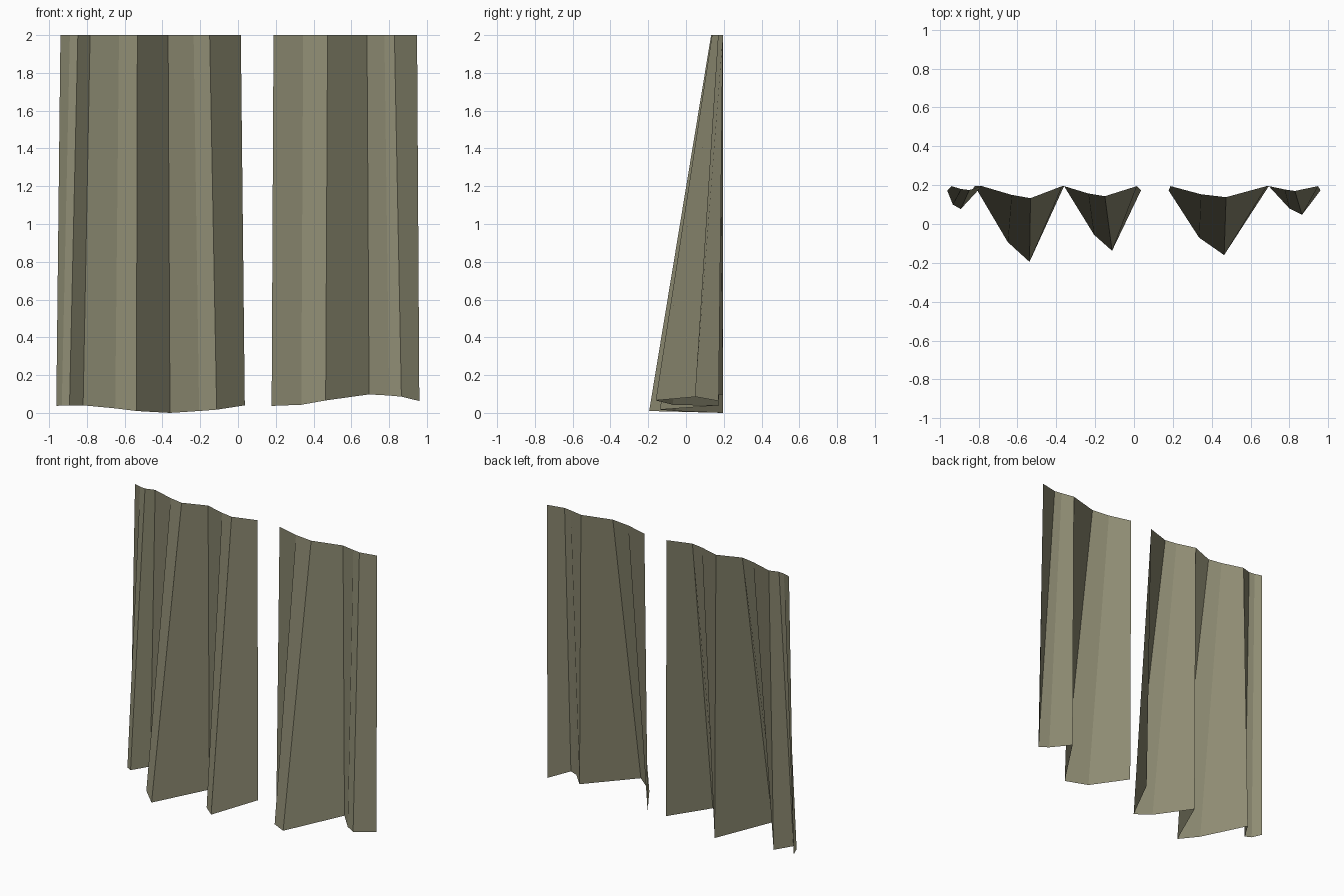
import bpy
import bmesh

# Remove the default object
default_cube = bpy.data.objects.get("Cube")
if default_cube is not None:
    bpy.data.objects.remove(default_cube, do_unlink=True)


def make_material(name, colour):
    """Create a plain matte material with one flat colour."""
    material = bpy.data.materials.new(name)
    material.use_nodes = True
    material.diffuse_color = colour
    shader = material.node_tree.nodes["Principled BSDF"]
    shader.inputs["Base Color"].default_value = colour
    shader.inputs["Roughness"].default_value = 0.9
    return material


def make_curtain(name, pleats, material):
    """Loft a folded cloth sheet from its top hem to its flared bottom hem.

    Each pleat line is ((top x, top y), (bottom x, bottom y, bottom z)).
    """
    bm = bmesh.new()
    lines = []
    for (top_x, top_y), bottom in pleats:
        top_vert = bm.verts.new((top_x, top_y, RAIL_HEIGHT))
        bottom_vert = bm.verts.new(bottom)
        lines.append((top_vert, bottom_vert))

    # One long flat strip between each neighbouring pair of pleat lines
    for (top_a, bottom_a), (top_b, bottom_b) in zip(lines, lines[1:]):
        face = bm.faces.new((bottom_a, bottom_b, top_b, top_a))
        face.smooth = False

    mesh = bpy.data.meshes.new(name)
    bm.to_mesh(mesh)
    bm.free()
    mesh.materials.append(material)
    curtain = bpy.data.objects.new(name, mesh)
    bpy.context.scene.collection.objects.link(curtain)
    return curtain


RAIL_HEIGHT = 2.0
BACK = 0.195    # depth of the valleys, where the cloth touches the wall
EDGE = 0.173    # depth of the loose bottom corners

cloth = make_material("olive grey cloth", (0.27, 0.26, 0.17, 1.0))

# Wide sheet with three pleats, the outermost one narrow
wide_pleats = [
    ((-0.94, BACK), (-0.962, EDGE, 0.037)),
    ((-0.89, 0.18), (-0.933, 0.1, 0.039)),
    ((-0.848, 0.175), (-0.892, 0.077, 0.04)),
    ((-0.783, BACK), (-0.82, BACK, 0.04)),
    ((-0.63, 0.15), (-0.65, -0.093, 0.024)),
    ((-0.533, 0.133), (-0.538, -BACK, 0.01)),
    ((-0.37, BACK), (-0.36, BACK, 0)),
    ((-0.235, 0.157), (-0.206, -0.055, 0.01)),
    ((-0.15, 0.143), (-0.113, -0.138, 0.017)),
    ((0.015, BACK), (0.036, EDGE, 0.04)),
]
make_curtain("wide_curtain", wide_pleats, cloth)

# Narrow sheet with two pleats
narrow_pleats = [
    ((0.188, BACK), (0.178, EDGE, 0.037)),
    ((0.345, 0.153), (0.335, -0.07, 0.043)),
    ((0.474, 0.138), (0.464, -0.16, 0.066)),
    ((0.683, BACK), (0.694, BACK, 0.098)),
    ((0.775, 0.178), (0.8, 0.08, 0.092)),
    ((0.828, 0.17), (0.865, 0.047, 0.086)),
    ((0.948, BACK), (0.96, EDGE, 0.063)),
]
make_curtain("narrow_curtain", narrow_pleats, cloth)
